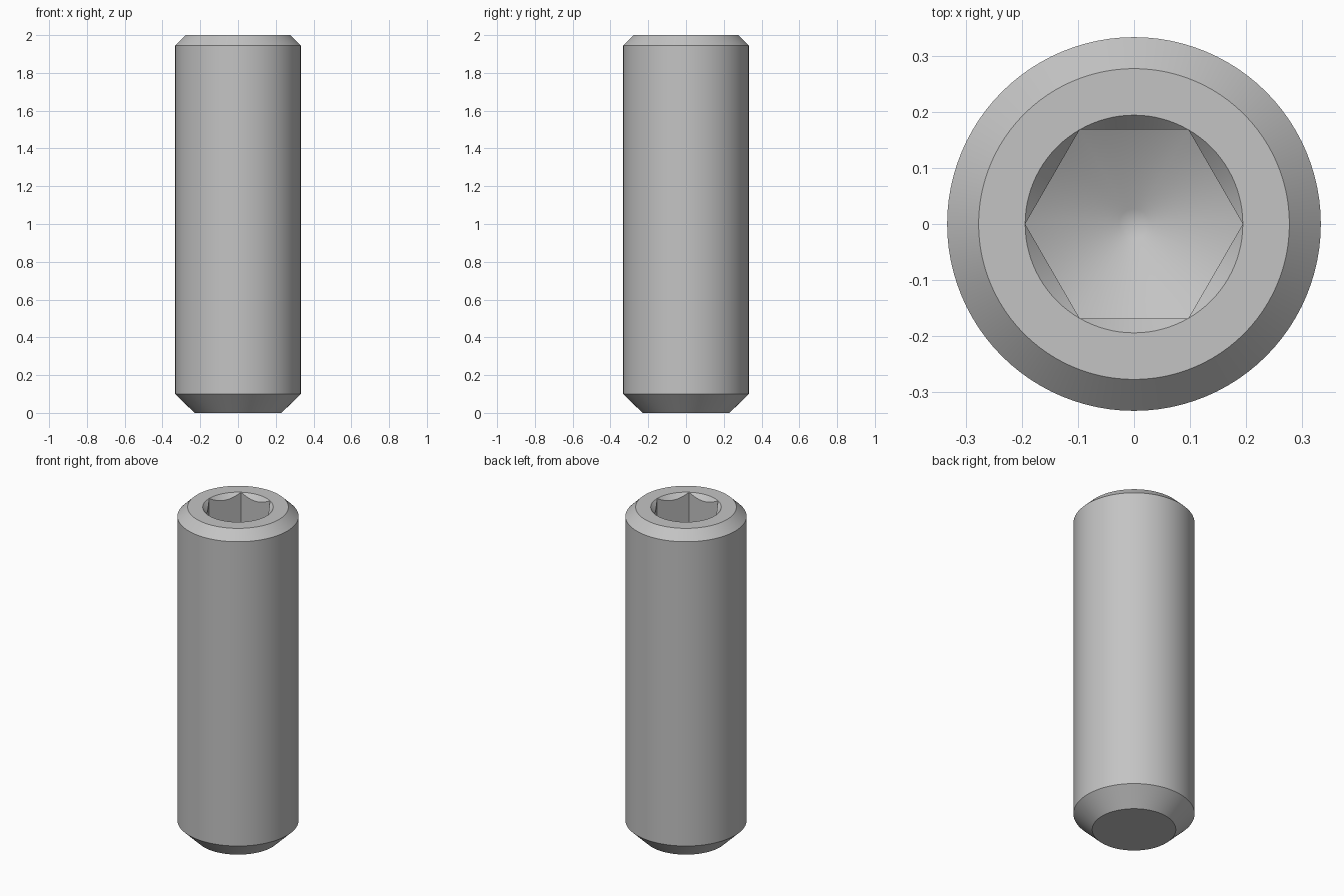
import bpy
import bmesh
from math import cos, sin, tan, pi, radians

cube = bpy.data.objects.get("Cube")
if cube:
    bpy.data.objects.remove(cube, do_unlink=True)

SEGMENTS = 96
SOCKET_R = 0.194          # hexagon corner radius, equal to the countersink rim
SOCKET_FLOOR = 1.58       # height of the floor at the hexagon corners
COUNTERSINK = tan(radians(48))
DRILL = tan(radians(30))

steel = bpy.data.materials.new("plain_steel_grey")
steel.use_nodes = True
steel.diffuse_color = (0.55, 0.55, 0.55, 1)
steel.node_tree.nodes["Principled BSDF"].inputs["Base Color"].default_value = (0.55, 0.55, 0.55, 1)


def hex_radius(a):
    """Distance from the axis to a hexagon with a corner on +x."""
    return SOCKET_R * cos(pi / 6) / cos(a % (pi / 3) - pi / 6)


def circle(r, z):
    return lambda a: (r, z)


def hexagon(z, slope):
    """Hexagon lying on a cone of the given slope."""
    return lambda a: (hex_radius(a), z - (SOCKET_R - hex_radius(a)) * slope)


def add_ring(bm, shape):
    verts = []
    for i in range(SEGMENTS):
        a = 2 * pi * i / SEGMENTS
        r, z = shape(a)
        verts.append(bm.verts.new((r * cos(a), r * sin(a), z)))
    return verts


# Outside, countersunk rim, hexagonal socket and drilled floor, as rings
tip_r = 0.027
tip_z = SOCKET_FLOOR - (SOCKET_R - tip_r) * DRILL
shapes = [
    circle(0.23, 0), circle(0.333, 0.1), circle(0.333, 1.945),
    circle(0.277, 2), circle(SOCKET_R, 2),
    hexagon(2, COUNTERSINK), hexagon(SOCKET_FLOOR, DRILL), circle(tip_r, tip_z),
]
bm = bmesh.new()
rings = [add_ring(bm, s) for s in shapes]
for low, high in zip(rings, rings[1:]):
    for i in range(SEGMENTS):
        j = (i + 1) % SEGMENTS
        bm.faces.new((low[i], low[j], high[j], high[i]))
bm.faces.new(rings[0][::-1])

# Shallow tip of the drilled floor
tip = bm.verts.new((0, 0, tip_z - 0.005))
for i in range(SEGMENTS):
    bm.faces.new((rings[-1][i], rings[-1][(i + 1) % SEGMENTS], tip))

# Join the countersink to the socket at the hexagon corners
bmesh.ops.remove_doubles(bm, verts=bm.verts, dist=0.00002)
bmesh.ops.recalc_face_normals(bm, faces=bm.faces)

mesh = bpy.data.meshes.new("set_screw")
bm.to_mesh(mesh)
bm.free()
mesh.materials.append(steel)
screw = bpy.data.objects.new("set_screw", mesh)
bpy.context.collection.objects.link(screw)

bpy.ops.object.select_all(action='DESELECT')
screw.select_set(True)
bpy.context.view_layer.objects.active = screw
bpy.ops.object.shade_smooth_by_angle(angle=radians(28))
